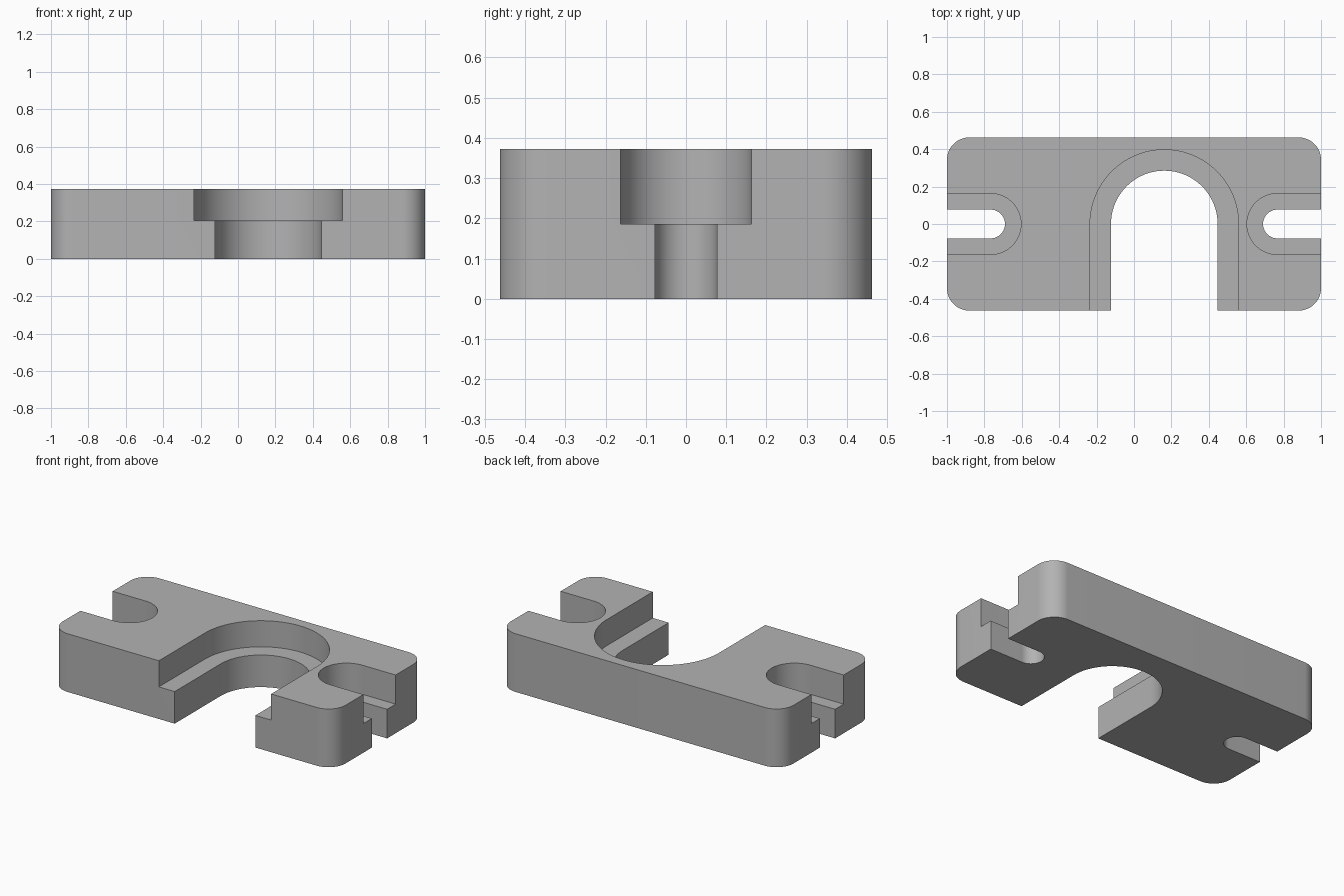
import bpy
import bmesh
from math import cos, sin, pi, radians
from mathutils import Vector

HALF_X, HALF_Y, HEIGHT, CORNER = 1.0, 0.463, 0.372, 0.12
REACH = 1.0  # how far cutters run past the plate edge

cube = bpy.data.objects.get("Cube")
if cube:
    bpy.data.objects.remove(cube, do_unlink=True)

grey = bpy.data.materials.new("machined grey")
grey.use_nodes = True
colour = (0.45, 0.45, 0.45, 1)
grey.diffuse_color = colour
grey.node_tree.nodes["Principled BSDF"].inputs["Base Color"].default_value = colour


def prism(name, outline, bottom, top):
    """Extrude a counter-clockwise outline from bottom to top."""
    bm = bmesh.new()
    face = bm.faces.new([bm.verts.new((p.x, p.y, bottom)) for p in outline])
    side = bmesh.ops.extrude_face_region(bm, geom=[face])["geom"]
    verts = [v for v in side if isinstance(v, bmesh.types.BMVert)]
    bmesh.ops.translate(bm, verts=verts, vec=(0, 0, top - bottom))
    bmesh.ops.recalc_face_normals(bm, faces=bm.faces)
    mesh = bpy.data.meshes.new(name)
    bm.to_mesh(mesh)
    bm.free()
    mesh.materials.append(grey)
    obj = bpy.data.objects.new(name, mesh)
    bpy.context.collection.objects.link(obj)
    return obj


def arc(centre, radius, start, sweep, steps):
    return [centre + radius * Vector((cos(start + sweep * i / steps),
                                      sin(start + sweep * i / steps)))
            for i in range(steps + 1)]


def slot(centre, radius, direction):
    """U-shaped outline: round end at centre, open towards direction."""
    out = Vector((cos(direction), sin(direction))) * REACH
    end = arc(Vector(centre), radius, direction + pi / 2, pi, 48)
    return end + [end[-1] + out, end[0] + out]


# Plate with rounded vertical corners
outline = []
for i, (sx, sy) in enumerate([(1, 1), (-1, 1), (-1, -1), (1, -1)]):
    centre = Vector((sx * (HALF_X - CORNER), sy * (HALF_Y - CORNER)))
    outline += arc(centre, CORNER, i * pi / 2, pi / 2, 16)
plate = prism("slotted_mounting_plate", outline, 0, HEIGHT)

# Stepped slots: centre, opening direction, through radius, recess radius, ledge height
slots = [
    ((0.162, 0), -pi / 2, 0.285, 0.397, 0.205),
    ((0.767, 0), 0, 0.077, 0.163, 0.186),
    ((-0.767, 0), pi, 0.077, 0.163, 0.186),
]
bpy.context.view_layer.objects.active = plate
for centre, direction, through, recess, ledge in slots:
    for radius, floor in ((recess, ledge), (through, -0.1)):
        cutter = prism("slot_cutter", slot(centre, radius, direction), floor, HEIGHT + 0.1)
        cutter.hide_render = True
        cut = plate.modifiers.new("slot", 'BOOLEAN')
        cut.operation = 'DIFFERENCE'
        cut.solver = 'EXACT'
        cut.object = cutter
        bpy.ops.object.modifier_apply(modifier=cut.name)
        bpy.data.objects.remove(cutter, do_unlink=True)

# Smooth round walls, crisp edges
bpy.ops.object.select_all(action='DESELECT')
plate.select_set(True)
bpy.ops.object.shade_smooth_by_angle(angle=radians(30))
